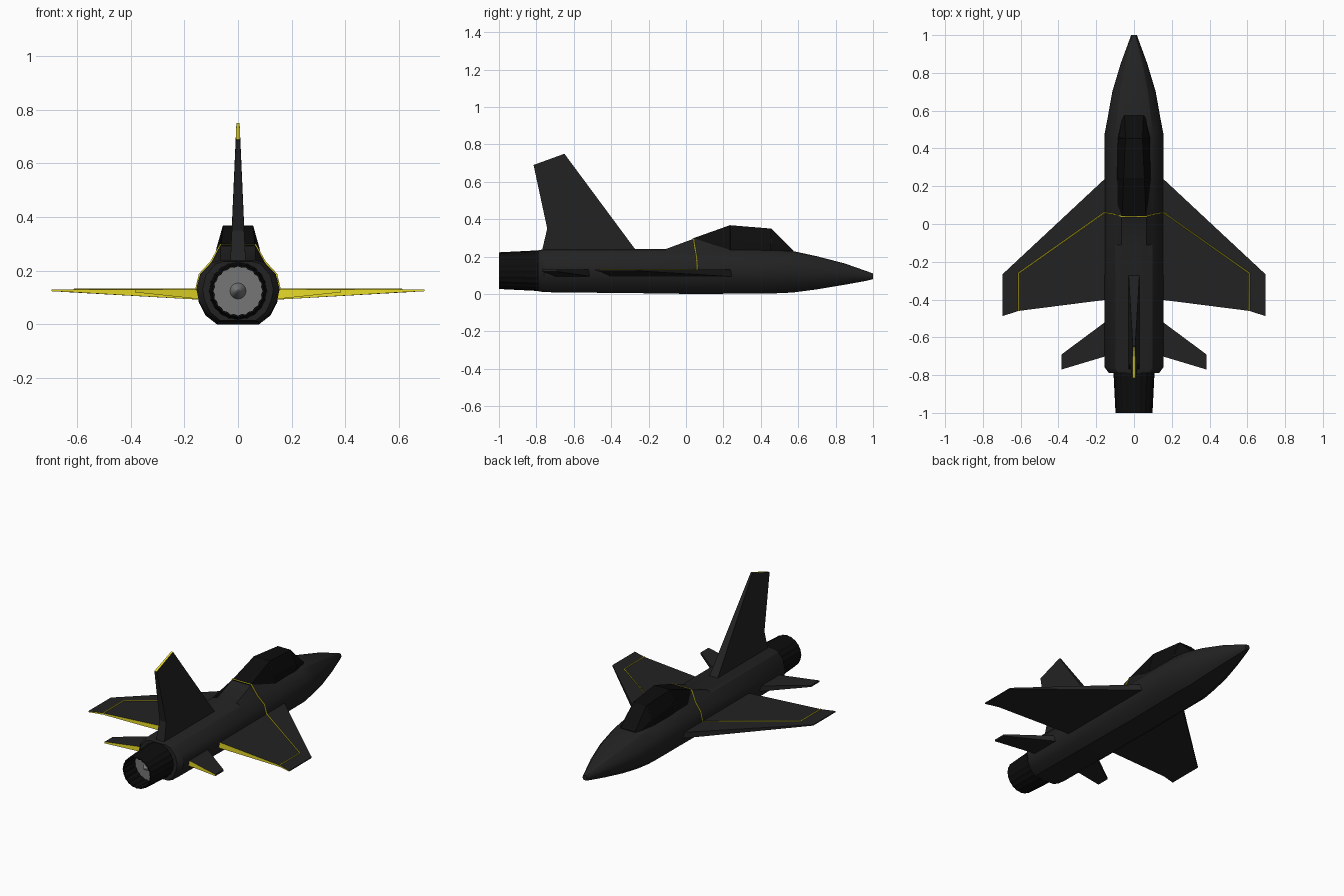
import bpy, bmesh, math

if "Cube" in bpy.data.objects:
    bpy.data.objects.remove(bpy.data.objects["Cube"])


def material(name, rgb):
    m = bpy.data.materials.new(name)
    m.diffuse_color = (*rgb, 1)
    m.use_nodes = True
    m.node_tree.nodes["Principled BSDF"].inputs["Base Color"].default_value = m.diffuse_color
    return m


DARK = material("charcoal", (0.016, 0.016, 0.016))
BLACK = material("black", (0.004, 0.004, 0.004))
YELLOW = material("yellow", (0.8, 0.7, 0.02))
METAL = material("metal", (0.18, 0.18, 0.18))


def make(name, verts, faces, mats, indices=None):
    me = bpy.data.meshes.new(name)
    me.from_pydata(verts, [], faces)
    for m in mats:
        me.materials.append(m)
    for p, i in zip(me.polygons, indices or []):
        p.material_index = i
    bm = bmesh.new()
    bm.from_mesh(me)
    bmesh.ops.recalc_face_normals(bm, faces=bm.faces)
    bm.to_mesh(me)
    bm.free()
    ob = bpy.data.objects.new(name, me)
    bpy.context.collection.objects.link(ob)
    return ob


def mirror(ob):
    ob.modifiers.new("mirror", 'MIRROR')


def smooth(ob, angle=30):
    bpy.ops.object.select_all(action='DESELECT')
    ob.select_set(True)
    bpy.context.view_layer.objects.active = ob
    bpy.ops.object.shade_smooth_by_angle(angle=math.radians(angle))


def loft(name, rings, mat, cap=True):
    n = len(rings[0])
    verts = [v for r in rings for v in r]
    faces = [(k*n + i, k*n + (i+1) % n, (k+1)*n + (i+1) % n, (k+1)*n + i)
             for k in range(len(rings) - 1) for i in range(n)]
    if cap:
        faces += [tuple(range(n)), tuple(range(len(verts) - n, len(verts)))]
    return make(name, verts, faces, [mat])


def symmetric(y, half):
    return [(x, y, z) for x, z in half] + [(-x, y, z) for x, z in reversed(half)]


def slab(name, a, b, yellow_side):
    # joins two matching outlines; one rim face is painted yellow
    n = len(a)
    faces = [tuple(range(n)), tuple(range(n, 2*n))]
    faces += [(i, (i+1) % n, n + (i+1) % n, n + i) for i in range(n)]
    idx = [0, 0] + [1 if i in yellow_side else 0 for i in range(n)]
    return make(name, a + b, faces, [DARK, YELLOW], idx)


def tube(name, half, radius, mat):
    pts = [(-x, y, z) for x, y, z in reversed(half)] + half
    cu = bpy.data.curves.new(name, 'CURVE')
    cu.dimensions = '3D'
    cu.bevel_depth, cu.bevel_resolution = radius, 0
    sp = cu.splines.new('POLY')
    sp.points.add(len(pts) - 1)
    for p, co in zip(sp.points, pts):
        p.co = (*co, 1)
    cu.materials.append(mat)
    ob = bpy.data.objects.new(name, cu)
    bpy.context.collection.objects.link(ob)


# fuselage: y, half width, bottom, shoulder top, spine top
SHAPE = [(.5, 0), (.78, .14), (.94, .34), (1, .53), (.91, .77), (.64, .96)]
STATIONS = [(1, .015, .08, .11, .11), (.97, .026, .072, .121, .121),
            (.85, .07, .05, .163, .163), (.7, .115, .025, .202, .202),
            (.57, .138, .008, .23, .23), (.48, .155, .004, .237, .237),
            (.24, .155, .002, .24, .245), (.045, .155, 0, .24, .297),
            (-.11, .155, .003, .24, .24), (-.76, .155, .01, .24, .24),
            (-.79, .132, .015, .234, .234)]
rings = [symmetric(y, [(w*fx, b + f*(t-b)) for fx, f in SHAPE] + [(.42*w, s)])
         for y, w, b, t, s in STATIONS]
smooth(loft("fuselage", rings, DARK))

# canopy
CANOPY = [(.575, [(.06, .2), (.06, .22), (.05, .232)]),
          (.455, [(.09, .2), (.08, .27), (.045, .35)]),
          (.235, [(.092, .22), (.078, .285), (.055, .368)]),
          (.035, [(.09, .22), (.075, .265), (.063, .297)])]
loft("canopy", [symmetric(y, h) for y, h in CANOPY], BLACK)
for i, (y, h) in enumerate(CANOPY[1:3]):
    tube(f"canopy_frame_{i}", [(x, y, z) for x, z in reversed(h)], .002, DARK)

# wings and tailplanes: x, y, thickness
SURFACES = {"wings": ([(.1, .29, .04), (.695, -.265, .006), (.695, -.487, .006),
                       (.61, -.46, .01), (.1, -.395, .04)], (2, 3)),
            "tailplanes": ([(.1, -.48, .04), (.383, -.69, .01),
                            (.383, -.77, .01), (.1, -.685, .04)], (2,))}
for name, (outline, edge) in SURFACES.items():
    top = [(x, y, .13) for x, y, t in outline]
    bottom = [(x, y, .13 - t) for x, y, t in outline]
    mirror(slab(name, top, bottom, edge))

# tail fin: y, z, half thickness
FIN = [(-.25, .21, .03), (-.65, .75, .006), (-.815, .69, .008),
       (-.742, .35, .023), (-.775, .21, .03)]
slab("tail_fin", [(t, y, z) for y, z, t in FIN],
     [(-t, y, z) for y, z, t in FIN], (1,))

# yellow trim line over the spine and out along the wings
tube("trim_line", [(.065, .04, .298), (.1, .05, .234), (.143, .058, .187),
                   (.157, .06, .131), (.61, -.26, .131), (.61, -.46, .131)],
     .004, YELLOW)


def circle(y, r, n=40, notch=1.0):
    return [(r*(notch if i % 2 else 1)*math.cos(math.tau*i/n), y,
             .125 + r*(notch if i % 2 else 1)*math.sin(math.tau*i/n))
            for i in range(n)]


# exhaust nozzle with notched petals, open at the back
loft("nozzle", [circle(-.77, .108, notch=.97), circle(-.8, .108, notch=.97),
                circle(-1, .098, notch=.97), circle(-1, .092, notch=.95),
                circle(-.86, .098, notch=.95)], BLACK, cap=False)

# turbine disc and its centre cone
loft("turbine_disc", [circle(-.84, .099), circle(-.88, .099)], METAL)
smooth(loft("turbine_cone", [circle(-.88, .03, 16), circle(-.91, .018, 16),
                             circle(-.93, .004, 16)], METAL), 40)
